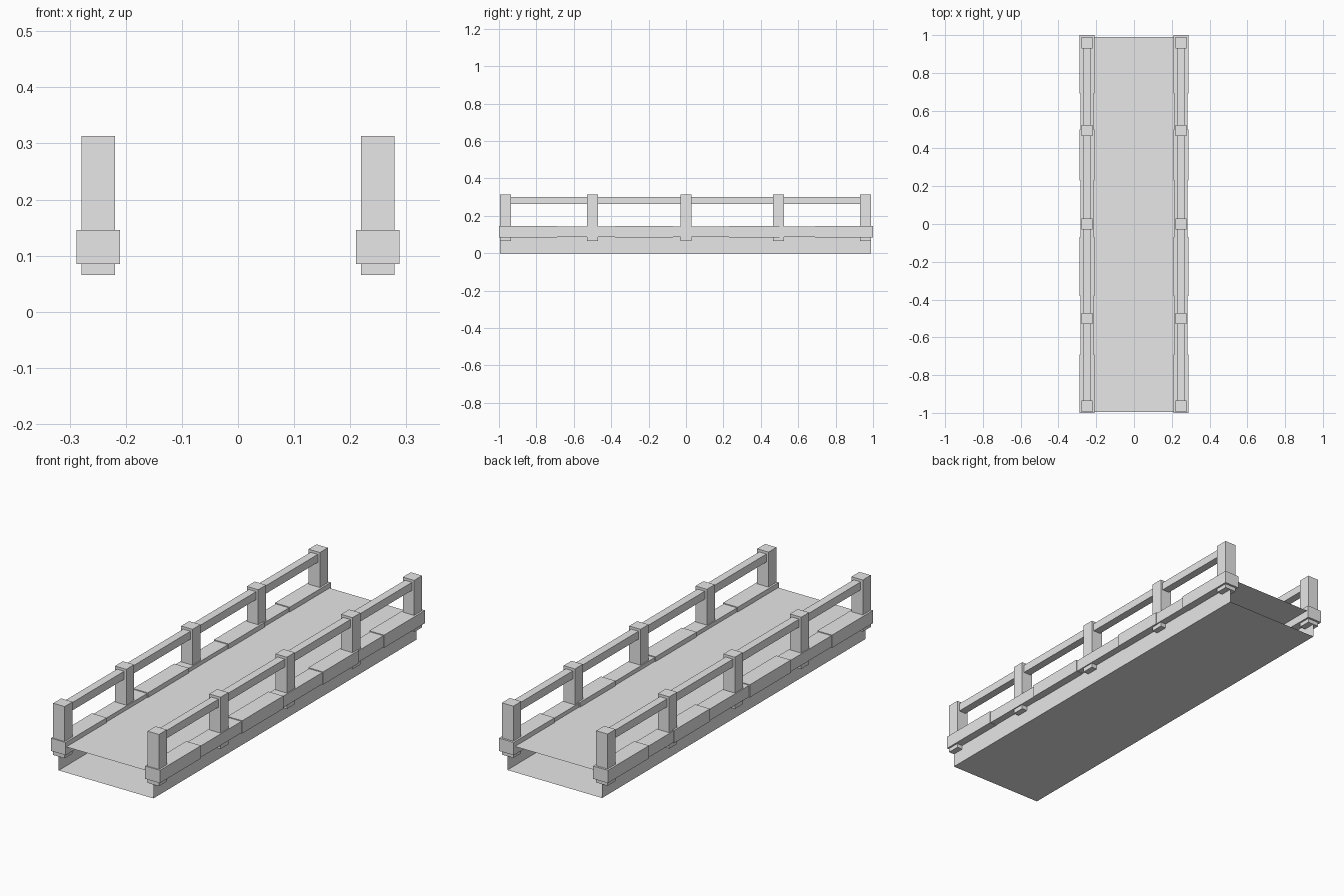
import bpy
import bmesh

if "Cube" in bpy.data.objects:
    bpy.data.objects.remove(bpy.data.objects["Cube"], do_unlink=True)

# One plain grey for the whole bridge
grey = bpy.data.materials.new("plain_grey")
grey.use_nodes = True
colour = (0.8, 0.8, 0.8, 1)
grey.diffuse_color = colour
grey.node_tree.nodes["Principled BSDF"].inputs["Base Color"].default_value = colour


def box(name, low, high, open_ends=False):
    """Box between two corners, optionally without its two y ends."""
    bm = bmesh.new()
    bmesh.ops.create_cube(bm, size=1)
    for v in bm.verts:
        for i in range(3):
            v.co[i] = low[i] if v.co[i] < 0 else high[i]
    bm.normal_update()
    if open_ends:
        ends = [f for f in bm.faces if abs(f.normal.y) > 0.5]
        bmesh.ops.delete(bm, geom=ends, context="FACES_ONLY")
    mesh = bpy.data.meshes.new(name)
    bm.to_mesh(mesh)
    bm.free()
    mesh.materials.append(grey)
    obj = bpy.data.objects.new(name, mesh)
    bpy.context.collection.objects.link(obj)
    return obj


# Hollow deck, open at both ends
box("deck", (-0.25, -0.995, 0), (0.25, 0.99, 0.123), open_ends=True)

post_centres = [-0.965, -0.5, 0, 0.495, 0.96]
curb_joints = [-1, -0.69, -0.38, -0.07, 0.23, 0.5, 0.69, 1]

for side, x in (("left", 0.249), ("right", -0.249)):
    # Railing posts
    for y in post_centres:
        box(side + "_post", (x - 0.03, y - 0.03, 0.066), (x + 0.03, y + 0.03, 0.313))

    # Handrail lengths between the posts
    for a, b in zip(post_centres, post_centres[1:]):
        box(side + "_rail", (x - 0.019, a + 0.03, 0.263), (x + 0.019, b - 0.03, 0.301))

    # Curb blocks, alternately larger and smaller
    for i, (a, b) in enumerate(zip(curb_joints, curb_joints[1:])):
        small = 0.004 * (i % 2)
        half = 0.039 - small
        box(side + "_curb", (x - half, a, 0.085 + small / 2), (x + half, b, 0.146 - small))
